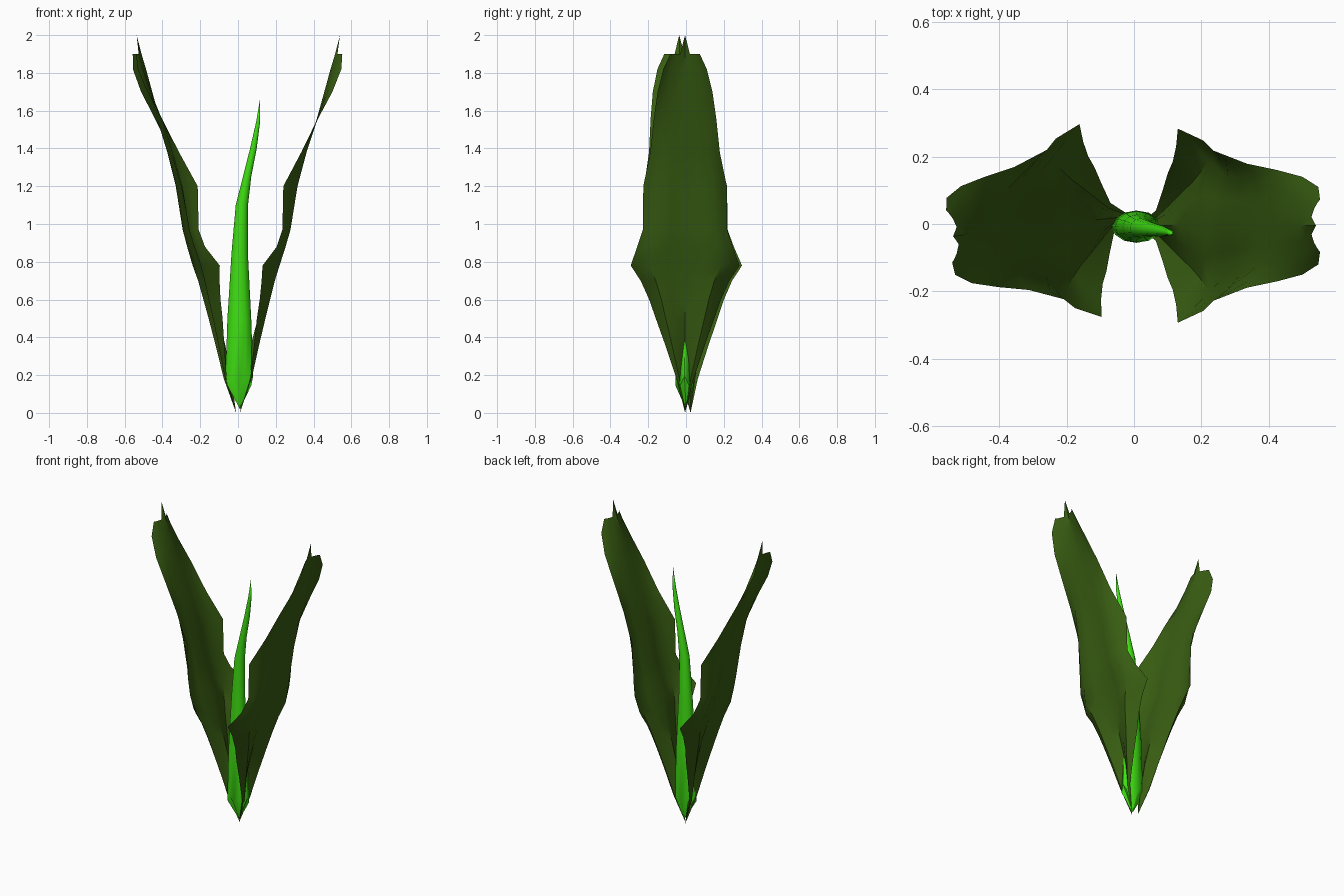
import bpy, bmesh, math
from mathutils import Matrix

if "Cube" in bpy.data.objects:
    bpy.data.objects.remove(bpy.data.objects["Cube"])


def material(name, color):
    m = bpy.data.materials.new(name)
    m.diffuse_color = (*color, 1)
    m.use_nodes = True
    m.node_tree.nodes["Principled BSDF"].inputs["Base Color"].default_value = m.diffuse_color
    return m


def finish(bm, name, mat, angle):
    bmesh.ops.recalc_face_normals(bm, faces=bm.faces)
    me = bpy.data.meshes.new(name)
    bm.to_mesh(me)
    bm.free()
    ob = bpy.data.objects.new(name, me)
    bpy.context.collection.objects.link(ob)
    me.materials.append(mat)
    bpy.ops.object.select_all(action='DESELECT')
    ob.select_set(True)
    bpy.context.view_layer.objects.active = ob
    bpy.ops.object.shade_smooth_by_angle(angle=math.radians(angle))
    return ob


leaf_green = material("leaf_green", (0.04, 0.11, 0.006))
bud_green = material("bud_green", (0.05, 0.75, 0.006))

# Leaf rows: height, midrib x, shoulder x, edge x, half width
ROWS = [
    (0.18, 0.035, 0.072, 0.065, 0.045),
    (0.36, 0.068, 0.112, 0.085, 0.105),
    (0.50, 0.105, 0.145, 0.100, 0.155),
    (0.60, 0.132, 0.170, 0.115, 0.190),
    (0.70, 0.165, 0.195, 0.125, 0.235),
    (0.78, 0.192, 0.220, 0.130, 0.288),
    (0.88, 0.225, 0.252, 0.205, 0.253),
    (0.97, 0.250, 0.278, 0.235, 0.223),
    (1.20, 0.305, 0.315, 0.240, 0.221),
    (1.38, 0.362, 0.363, 0.335, 0.184),
    (1.56, 0.418, 0.420, 0.425, 0.165),
    (1.70, 0.457, 0.475, 0.500, 0.145),
    (1.82, 0.490, 0.515, 0.547, 0.115),
    (1.90, 0.514, 0.535, 0.552, 0.078),
]


def leaf(name, angle, offset):
    bm = bmesh.new()
    base = bm.verts.new((0.01, 0, 0))
    tip = bm.verts.new((0.54, 0, 2.0))
    grid = []
    for z, mid, sh, edge, w in ROWS:
        side = [(mid, 0), (mid * .4 + sh * .6, .33), (sh, .66), (edge * .55 + sh * .45, .87), (edge, 1)]
        full = [(x, -u) for x, u in side[:0:-1]] + side
        grid.append([bm.verts.new((x, u * w, z)) for x, u in full])
    for a, b in zip(grid[0], grid[0][1:]):
        bm.faces.new((base, a, b))
    for r0, r1 in zip(grid, grid[1:]):
        for i in range(8):
            bm.faces.new((r0[i], r0[i + 1], r1[i + 1], r1[i]))
    # Narrow point above the notched end
    for i in (3, 4):
        bm.faces.new((grid[-1][i], grid[-1][i + 1], tip))
    bm.transform(Matrix.Translation((0, offset, 0)) @ Matrix.Rotation(math.radians(angle), 4, 'Z'))
    return finish(bm, name, leaf_green, 40)


leaf("leaf_right", 0, -0.005)
leaf("leaf_left", 186.5, 0.025)

# Central shoot rings: height, left x, right x, centre y, half depth
SHOOT = [
    (0.17, -0.066, 0.080, -0.008, 0.048),
    (0.50, -0.056, 0.070, -0.008, 0.046),
    (0.85, -0.034, 0.052, -0.009, 0.037),
    (1.10, -0.012, 0.053, -0.012, 0.029),
    (1.25, 0.026, 0.070, -0.016, 0.022),
    (1.40, 0.064, 0.099, -0.021, 0.016),
    (1.54, 0.096, 0.117, -0.026, 0.009),
]
N = 12
bm = bmesh.new()
rings = []
for k, (z, xl, xr, cy, d) in enumerate(SHOOT):
    ring = []
    for i in range(N):
        a = 2 * math.pi * i / N
        dz = 0.025 * (-1) ** i if k == 0 else 0
        ring.append(bm.verts.new(((xl + xr) / 2 + (xr - xl) / 2 * math.cos(a),
                                  cy + d * math.sin(a), z + dz)))
    rings.append(ring)
bottom = bm.verts.new((0.01, 0, 0.02))
top = bm.verts.new((0.116, -0.03, 1.66))
for i in range(N):
    j = (i + 1) % N
    bm.faces.new((rings[0][j], rings[0][i], bottom))
    bm.faces.new((rings[-1][i], rings[-1][j], top))
    for r0, r1 in zip(rings, rings[1:]):
        bm.faces.new((r0[i], r0[j], r1[j], r1[i]))
finish(bm, "central_shoot", bud_green, 40)
